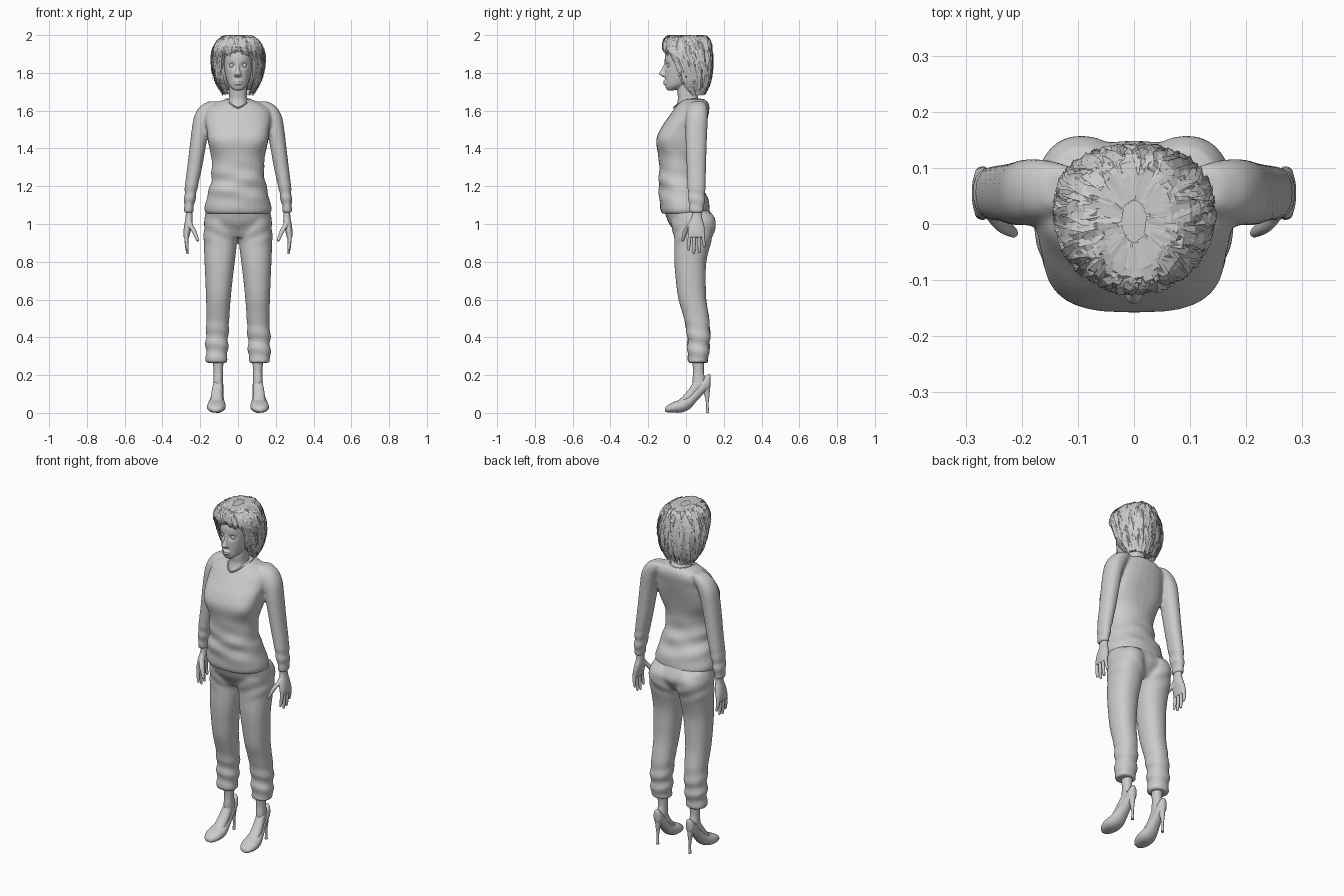
import bpy, bmesh, math, random
from mathutils import Vector

if "Cube" in bpy.data.objects:
    bpy.data.objects.remove(bpy.data.objects["Cube"])

random.seed(4)


def refine(rows, k=4):
    """Catmull-Rom rows of (height, b0, b1, c0, c1[, squareness])."""
    rows = [tuple(r) + (2.2,) * (6 - len(r)) for r in rows]
    out = []
    for i in range(len(rows) - 1):
        a, b, c, d = rows[max(i - 1, 0)], rows[i], rows[i + 1], rows[min(i + 2, len(rows) - 1)]
        for s in range(k):
            t = s / k
            out.append(tuple(0.5 * (2 * q + (r - p) * t + (2 * p - 5 * q + 4 * r - w) * t * t
                                    + (3 * q - p - 3 * r + w) * t ** 3)
                             for p, q, r, w in zip(a, b, c, d)))
    return out + [rows[-1]]


def ring_point(row, ang, axis="z"):
    a, b0, b1, c0, c1, p = row
    c, s = math.cos(ang), math.sin(ang)
    b = (b0 + b1) / 2 + (b1 - b0) / 2 * math.copysign(abs(c) ** (2 / p), c)
    d = (c0 + c1) / 2 + (c1 - c0) / 2 * math.copysign(abs(s) ** (2 / p), s)
    return Vector((b, d, a)) if axis == "z" else Vector((b, a, d))


def loft(bm, rows, axis="z", n=28):
    rings = [[bm.verts.new(ring_point(r, math.tau * j / n, axis)) for j in range(n)]
             for r in refine(rows)]
    for lo, hi in zip(rings, rings[1:]):
        for j in range(n):
            bm.faces.new((lo[j], lo[(j + 1) % n], hi[(j + 1) % n], hi[j]))
    bm.faces.new(rings[0][::-1])
    bm.faces.new(rings[-1])


def sym(half):
    """Rows centred on x = 0, given as (z, half width, front, back[, squareness])."""
    return [(r[0], -r[1], r[1]) + tuple(r[2:]) for r in half]


def flip(rows):
    return [(r[0], -r[2], -r[1]) + tuple(r[3:]) for r in rows]


def build(name, single=(), paired=(), axis="z", voxel=0, smooth=4, fold=None):
    """Loft parts into one object; optionally fuse by voxels and push in folds."""
    bm = bmesh.new()
    for rows in list(single) + list(paired) + [flip(r) for r in paired]:
        loft(bm, rows, axis)
    bmesh.ops.recalc_face_normals(bm, faces=bm.faces)
    me = bpy.data.meshes.new(name)
    bm.to_mesh(me)
    bm.free()
    ob = bpy.data.objects.new(name, me)
    bpy.context.collection.objects.link(ob)
    if voxel:
        m = ob.modifiers.new("fuse", "REMESH")
        m.mode, m.voxel_size = "VOXEL", voxel
        m = ob.modifiers.new("relax", "SMOOTH")
        m.factor, m.iterations = 0.5, smooth
        dg = bpy.context.evaluated_depsgraph_get()
        me = bpy.data.meshes.new_from_object(ob.evaluated_get(dg))
        ob.modifiers.clear()
        ob.data = me
        if fold:
            moves = [fold(v.co, v.normal) for v in me.vertices]
            for v, d in zip(me.vertices, moves):
                v.co += d
    bpy.ops.object.select_all(action="DESELECT")
    ob.select_set(True)
    bpy.context.view_layer.objects.active = ob
    bpy.ops.object.shade_smooth_by_angle(angle=math.radians(50))
    return ob


def bump(x, mid, width):
    return math.exp(-((x - mid) / width) ** 2)


# Sweater: torso and sleeves with slanted waist folds
torso = sym([(1.055, .170, -.127, .122), (1.08, .178, -.136, .126), (1.14, .165, -.142, .115),
             (1.20, .150, -.145, .09), (1.28, .138, -.142, .068), (1.36, .143, -.147, .07),
             (1.44, .160, -.158, .085, 3), (1.50, .167, -.137, .10, 2.8), (1.56, .175, -.098, .115),
             (1.61, .165, -.062, .124), (1.645, .11, -.035, .117), (1.662, .06, -.015, .09)])
sleeve = [(1.06, .237, .284, .02, .09), (1.10, .232, .286, .014, .097), (1.20, .212, .281, .007, .103),
          (1.30, .19, .269, .004, .106), (1.40, .172, .257, -.001, .109), (1.50, .152, .245, -.003, .113),
          (1.57, .13, .232, 0, .116), (1.62, .10, .203, .012, .112), (1.648, .09, .16, .03, .10)]


def sweater_fold(co, n):
    if abs(co.x) > .18:
        return n * .0025 * bump(co.z, 1.13, .06) * math.sin(95 * co.z + 20 * co.y)
    wave = math.sin(62 * co.z + 16 * co.x + 8 * co.y) + .5 * math.sin(48 * co.z - 25 * co.x)
    return n * .0045 * bump(co.z, 1.21, .09) * wave


build("sweater", [torso], [sleeve], voxel=.008, fold=sweater_fold)

# Neckline trim
cu = bpy.data.curves.new("neckline_trim", "CURVE")
cu.dimensions, cu.bevel_depth, cu.bevel_resolution = "3D", .004, 2
sp = cu.splines.new("NURBS")
trim = [(0, -.075, 1.605), (.04, -.045, 1.638), (.068, .01, 1.66), (.06, .08, 1.662), (0, .108, 1.652),
        (-.06, .08, 1.662), (-.068, .01, 1.66), (-.04, -.045, 1.638)]
sp.points.add(len(trim) - 1)
for pt, co in zip(sp.points, trim):
    pt.co = (*co, 1)
sp.use_cyclic_u = True
bpy.context.collection.objects.link(bpy.data.objects.new("neckline_trim", cu))

# Cropped trousers
pelvis = sym([(.93, .15, -.04, .10), (.97, .176, -.07, .135), (1.02, .179, -.098, .148), (1.09, .166, -.122, .115)])
leg = [(.265, .058, .169, .011, .116), (.30, .056, .171, .009, .119), (.40, .051, .171, .007, .128),
       (.50, .046, .167, -.011, .123), (.60, .039, .169, -.04, .108), (.70, .029, .173, -.054, .105),
       (.80, .017, .177, -.062, .108), (.90, .005, .181, -.062, .132), (.97, .002, .181, -.072, .153),
       (1.02, .006, .176, -.08, .157), (1.06, .02, .16, -.07, .135)]


def trouser_fold(co, n):
    cuff = .004 * bump(co.z, .36, .10) * math.sin(75 * co.z + 14 * co.y + 9 * co.x)
    hip = .0025 * bump(co.z, .95, .05) * math.sin(70 * co.z - 40 * abs(co.x))
    return n * (cuff + hip)


build("trousers", [pelvis], [leg], voxel=.008, fold=trouser_fold)

# Hands: palm, four fingers and thumb
palm = [(1.09, .241, .277, .03, .084), (1.04, .24, .277, .03, .084), (1.0, .242, .284, .015, .095),
        (.96, .251, .289, .009, .101), (.93, .258, .288, .011, .099)]
fingers = [[(tip, .264, .272, y - .004 + dy, y + .004 + dy), (tip + .008, .261, .275, y - .007 + dy, y + .007 + dy),
            ((tip + .95) / 2, .263, .282, y - .009 + dy / 2, y + .009 + dy / 2), (.955, .262, .284, y - .009, y + .009)]
           for y, tip, dy in ((.020, .86, -.006), (.044, .84, -.002), (.068, .845, .002), (.090, .875, .006))]
thumb = [(.908, .209, .217, -.022, -.013), (.92, .207, .225, -.024, -.006), (.965, .222, .248, -.015, .014),
         (1.0, .24, .268, .008, .04), (1.03, .245, .272, .03, .06)]
build("hands", paired=[palm, thumb] + fingers, voxel=.003, smooth=3)

# Head, neck, nose and lips
neck = sym([(1.58, .075, -.07, .085), (1.62, .062, -.055, .08), (1.66, .05, -.043, .066),
            (1.70, .049, -.046, .062), (1.78, .05, -.05, .065)])
skull = sym([(1.708, .022, -.10, -.06), (1.728, .044, -.109, -.01), (1.76, .06, -.111, .05), (1.80, .07, -.113, .085),
             (1.85, .077, -.113, .10), (1.90, .076, -.109, .10), (1.95, .06, -.08, .08), (1.975, .03, -.04, .04)])
nose = sym([(1.778, .012, -.122, -.09), (1.786, .02, -.134, -.09), (1.796, .016, -.143, -.09),
            (1.82, .010, -.129, -.09), (1.855, .009, -.114, -.09)])
lips = sym([(1.735, .014, -.112, -.09), (1.742, .024, -.121, -.08), (1.749, .026, -.115, -.08),
            (1.755, .024, -.122, -.08), (1.763, .012, -.114, -.09)])


def eye_socket(co, n):
    dip = bump(abs(co.x), .032, .019) * bump(co.z, 1.84, .014) if co.y < -.06 else 0
    return Vector((0, .011 * dip, 0))


build("head_and_neck", [neck, skull, nose, lips], voxel=.0035, smooth=3, fold=eye_socket)
for side, x in (("right", -.032), ("left", .032)):
    bpy.ops.mesh.primitive_uv_sphere_add(segments=20, ring_count=12, radius=.014, location=(x, -.088, 1.839))
    bpy.context.object.name = side + "_eye"
    bpy.ops.object.shade_smooth()

# Feet and high-heeled shoes
ankle = [(.11, .08, .13, .04, .10), (.17, .079, .131, .034, .103), (.22, .08, .129, .038, .094), (.30, .074, .136, .03, .1)]
build("ankles", paired=[ankle])
build("feet", paired=[[(-.055, .088, .142, .02, .055), (-.02, .08, .146, .02, .085), (.02, .08, .142, .045, .132),
                       (.05, .08, .135, .08, .178), (.09, .083, .129, .11, .20)]], axis="y")
shoe = [(-.112, .108, .128, .008, .024), (-.10, .086, .148, .003, .038), (-.065, .069, .163, .001, .058),
        (-.02, .066, .161, .003, .074), (.02, .073, .150, .022, .098), (.06, .077, .138, .066, .14),
        (.10, .078, .132, .108, .19), (.122, .084, .126, .125, .206), (.131, .096, .114, .145, .198)]
build("shoes", paired=[shoe], axis="y")
build("shoe_heels", paired=[[(0, .097, .113, .105, .122), (.05, .099, .111, .106, .120),
                             (.10, .093, .117, .095, .125), (.145, .085, .125, .07, .128)]])

# Hair: solid base with layers of pointed flat locks
base = sym([(1.71, .075, .02, .092), (1.76, .105, -.03, .115), (1.82, .122, -.05, .124), (1.88, .126, -.075, .124),
            (1.92, .12, -.108, .122), (1.96, .098, -.106, .116), (1.985, .06, -.085, .092), (1.992, .02, -.03, .04)])
build("hair_base", [base])
rows = refine(base)[::-1]
centre = Vector((0, .01, 1.86))
bm = bmesh.new()
for _ in range(1500):
    ang, start = random.uniform(0, math.tau), random.randrange(0, len(rows) - 5)
    length, lift = random.randint(5, 9), random.uniform(.004, .013)
    width, twist = random.uniform(.007, .014), random.uniform(-.05, .05)
    path = []
    for k in range(4):
        row = rows[min(start + round(k * length / 3), len(rows) - 1)]
        p = ring_point(row, ang + twist * k)
        if p.y < 0 and abs(p.x) < .072 and p.z < 1.885:
            break
        p += (p - centre).normalized() * (lift + .003 * k)
        p.z = min(p.z - .012 * (k == 3), 2.0)
        path.append(p)
    if len(path) < 3:
        continue
    side = (path[-1] - path[0]).cross(path[1] - centre)
    if side.length < 1e-6:
        continue
    side.normalize()
    side += (path[1] - centre).normalized() * random.uniform(-.5, .5)
    pairs = [(bm.verts.new(p - side * width * w), bm.verts.new(p + side * width * w))
             for p, w in zip(path[:-1], (.5, 1, .7))]
    for a, b in zip(pairs, pairs[1:]):
        bm.faces.new((a[0], a[1], b[1], b[0]))
    bm.faces.new((pairs[-1][0], pairs[-1][1], bm.verts.new(path[-1])))
me = bpy.data.meshes.new("hair_locks")
for v in bm.verts:
    v.co.z = min(v.co.z, 2.0)
bm.to_mesh(me)
bm.free()
bpy.context.collection.objects.link(bpy.data.objects.new("hair_locks", me))
